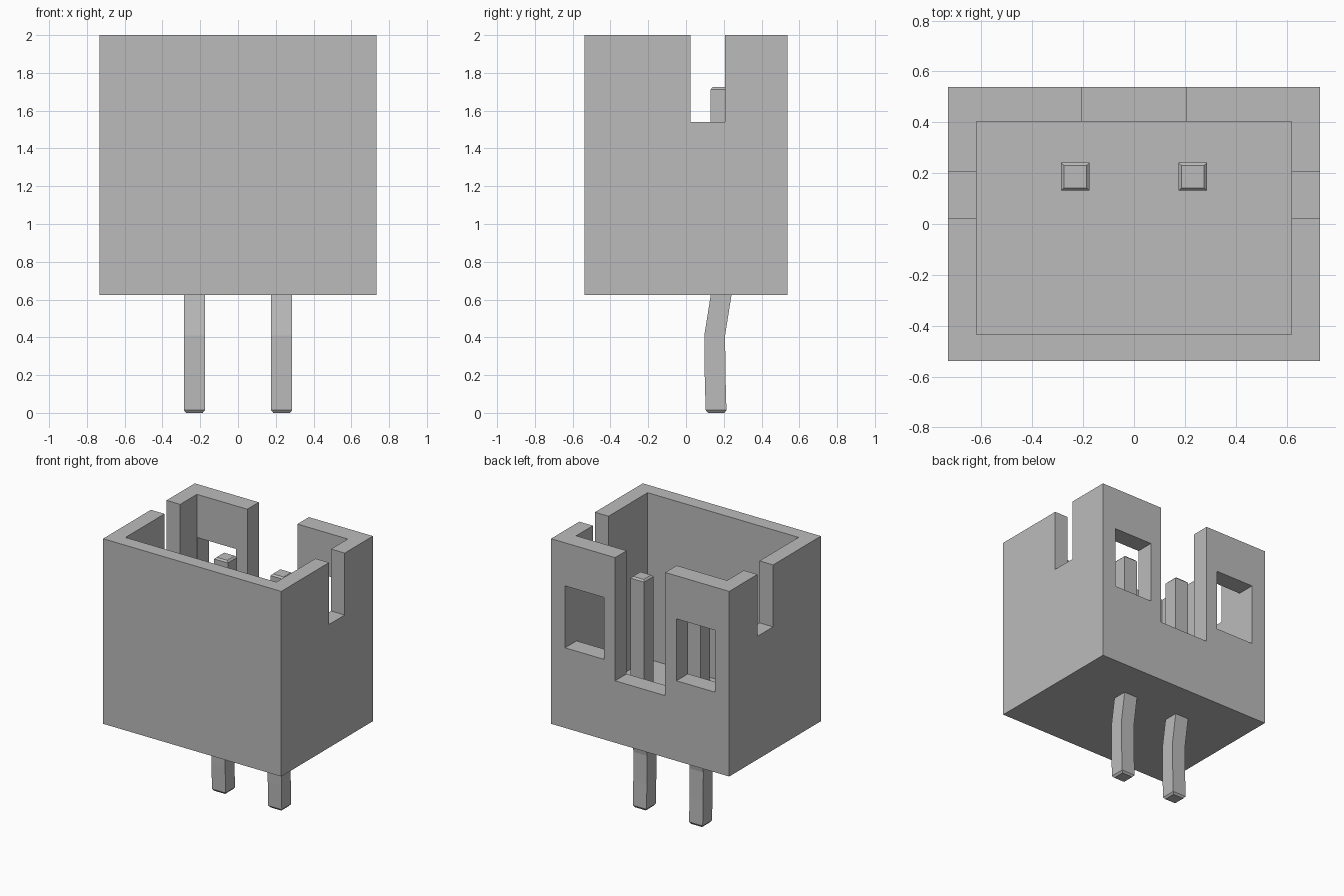
import bpy, bmesh

cube = bpy.data.objects.get("Cube")
if cube:
    bpy.data.objects.remove(cube, do_unlink=True)

# One flat grey for everything
grey = bpy.data.materials.new("light grey")
grey.use_nodes = True
grey.diffuse_color = (0.5, 0.5, 0.5, 1)
grey.node_tree.nodes["Principled BSDF"].inputs["Base Color"].default_value = (0.5, 0.5, 0.5, 1)


def add_object(name, bm):
    bmesh.ops.recalc_face_normals(bm, faces=bm.faces)
    mesh = bpy.data.meshes.new(name)
    bm.to_mesh(mesh)
    bm.free()
    mesh.materials.append(grey)
    obj = bpy.data.objects.new(name, mesh)
    bpy.context.collection.objects.link(obj)
    return obj


def box(name, x, y, z):
    """Axis-aligned box from (min, max) ranges."""
    bm = bmesh.new()
    bmesh.ops.create_cube(bm, size=1)
    for v in bm.verts:
        v.co = [r[0] if c < 0 else r[1] for c, r in zip(v.co, (x, y, z))]
    return add_object(name, bm)


def cut(target, cutter):
    """Subtract a cutter from the target and discard the cutter."""
    cutter.hide_render = True
    mod = target.modifiers.new("cut", 'BOOLEAN')
    mod.operation = 'DIFFERENCE'
    mod.solver = 'EXACT'
    mod.object = cutter
    bpy.context.view_layer.objects.active = target
    bpy.ops.object.modifier_apply(modifier=mod.name)
    bpy.data.objects.remove(cutter, do_unlink=True)


# Housing: open-topped box with slots and windows
housing = box("housing", (-0.732, 0.732), (-0.538, 0.538), (0.625, 2.0))
cut(housing, box("cavity_cutter", (-0.62, 0.62), (-0.435, 0.403), (0.765, 2.2)))
cut(housing, box("side_slot_cutter", (-1, 1), (0.023, 0.207), (1.54, 2.2)))
cut(housing, box("back_notch_cutter", (-0.206, 0.206), (0.3, 0.7), (1.085, 2.2)))
for side in (-1, 1):
    x_range = sorted((side * 0.298, side * 0.617))
    cut(housing, box("window_cutter", x_range, (0.3, 0.7), (1.22, 1.68)))

# Pins: square sections (z, y centre, half width, half depth) with a kinked leg
PIN_SECTIONS = [
    (0.0, 0.160, 0.044, 0.044),
    (0.015, 0.159, 0.056, 0.055),
    (0.2, 0.154, 0.056, 0.055),
    (0.41, 0.152, 0.056, 0.055),
    (0.625, 0.186, 0.056, 0.055),
    (1.713, 0.186, 0.056, 0.055),
    (1.725, 0.186, 0.044, 0.044),
]


def pin(name, x):
    bm = bmesh.new()
    rings = []
    for z, y, w, d in PIN_SECTIONS:
        corners = ((-w, -d), (w, -d), (w, d), (-w, d))
        rings.append([bm.verts.new((x + dx, y + dy, z)) for dx, dy in corners])
    for a, b in zip(rings, rings[1:]):
        for i in range(4):
            j = (i + 1) % 4
            bm.faces.new((a[i], a[j], b[j], b[i]))
    bm.faces.new(rings[0][::-1])
    bm.faces.new(rings[-1])
    return add_object(name, bm)


pin("left_pin", 0.231)
pin("right_pin", -0.231)
